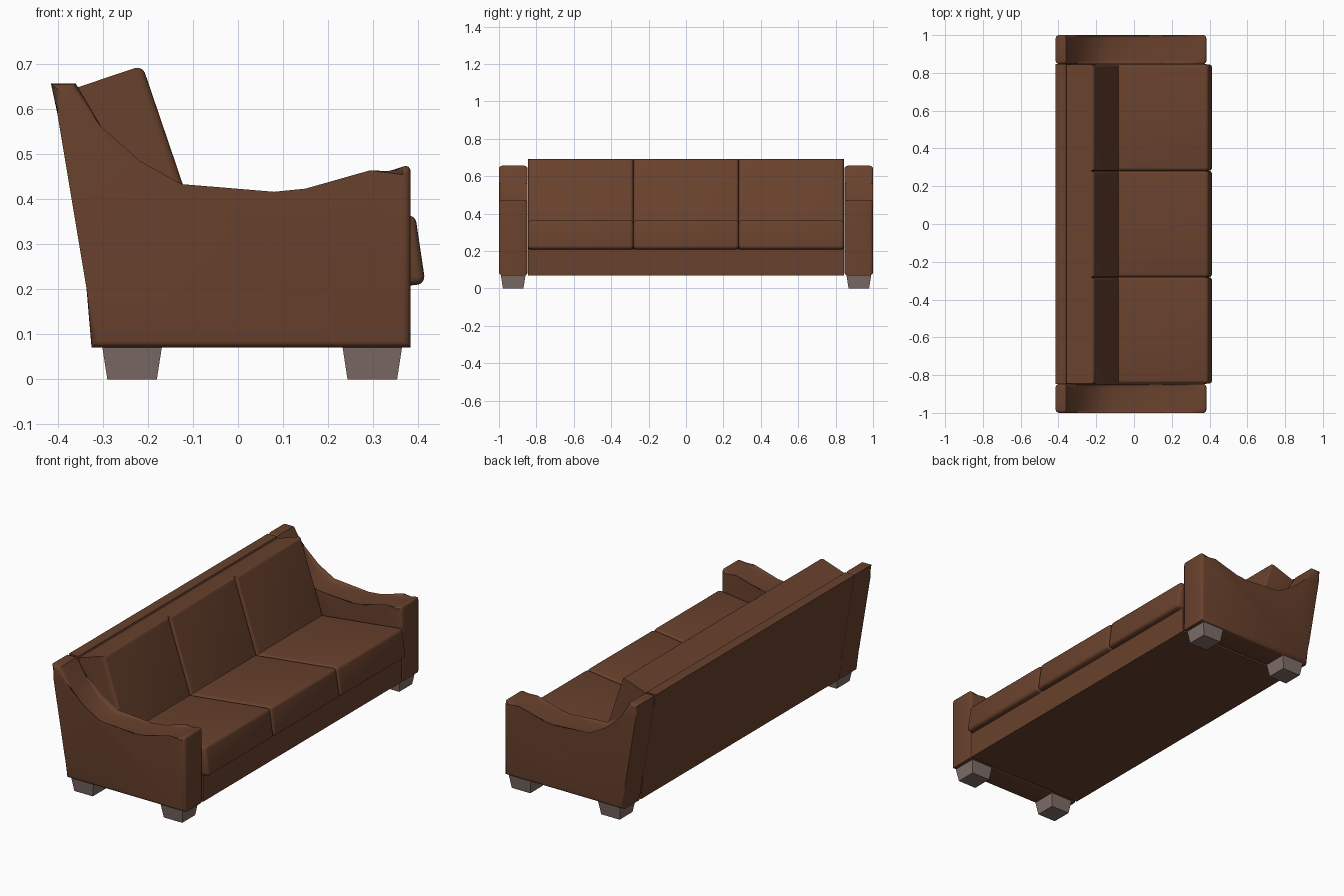
import bpy, bmesh, math

if "Cube" in bpy.data.objects:
    bpy.data.objects.remove(bpy.data.objects["Cube"])


def material(name, rgb):
    m = bpy.data.materials.new(name)
    m.diffuse_color = (*rgb, 1)
    m.use_nodes = True
    m.node_tree.nodes["Principled BSDF"].inputs["Base Color"].default_value = m.diffuse_color
    return m


LEATHER = material("brown leather", (0.140, 0.053, 0.026))
WOOD = material("grey brown wood", (0.215, 0.155, 0.143))


def finish(bm, name, mat):
    bmesh.ops.recalc_face_normals(bm, faces=bm.faces[:])
    mesh = bpy.data.meshes.new(name)
    bm.to_mesh(mesh)
    bm.free()
    mesh.materials.append(mat)
    for p in mesh.polygons:
        p.use_smooth = True
    mesh.set_sharp_from_angle(angle=math.radians(35))
    obj = bpy.data.objects.new(name, mesh)
    bpy.context.collection.objects.link(obj)
    return obj


def extrude_profile(name, profile, y0, y1, radius=0, rim=(), corners=()):
    """Extrude an (x, z) profile along y. rim: profile points whose end
    outline is rounded; corners: points whose lengthwise edge is rounded."""
    bm = bmesh.new()
    n = len(profile)
    a = [bm.verts.new((x, y0, z)) for x, z in profile]
    b = [bm.verts.new((x, y1, z)) for x, z in profile]
    bm.faces.new(a)
    bm.faces.new(b[::-1])
    for i in range(n):
        j = (i + 1) % n
        bm.faces.new((a[i], b[i], b[j], a[j]))
    soft = [bm.edges.get((a[i], b[i])) for i in corners]
    for ring in (a, b):
        soft += [bm.edges.get((ring[i], ring[(i + 1) % n])) for i in range(n)
                 if i in rim and (i + 1) % n in rim]
    if soft:
        bmesh.ops.bevel(bm, geom=soft, offset=radius, offset_type='OFFSET',
                        segments=4, profile=0.5, affect='EDGES',
                        clamp_overlap=True)
    return finish(bm, name, LEATHER)


# Swooping arms, rounded around both outlines and at the front tip
arm = [(-0.325, 0.07), (-0.336, 0.2), (-0.401, 0.59), (-0.415, 0.656),
       (-0.36, 0.656), (-0.303, 0.56), (-0.23, 0.472), (-0.13, 0.416),
       (0.08, 0.416), (0.15, 0.423), (0.297, 0.447), (0.383, 0.478),
       (0.383, 0.07)]
for side, y0, y1 in (("left", -1, -0.847), ("right", 0.847, 1)):
    extrude_profile(side + "_arm", arm, y0, y1, 0.017, range(len(arm)), (11,))

# Base and raked back frame in one piece
frame = [(-0.325, 0.07), (-0.336, 0.2), (-0.401, 0.59), (-0.415, 0.656),
         (-0.36, 0.656), (-0.2, 0.14), (0.383, 0.212), (0.383, 0.07)]
extrude_profile("base_and_back_frame", frame, -0.846, 0.846)

# Three tilted seat cushions and three back cushions
seat = [(-0.10, 0.308), (0.393, 0.366), (0.416, 0.212), (-0.10, 0.15)]
back = [(-0.358, 0.647), (-0.212, 0.696), (-0.069, 0.275), (-0.23, 0.23)]
width = 1.69 / 3
for i in range(3):
    y0 = -0.845 + i * width
    extrude_profile(f"seat_cushion_{i + 1}", seat, y0, y0 + width, 0.018,
                    range(4), (1, 2))
    extrude_profile(f"back_cushion_{i + 1}", back, y0, y0 + width, 0.018,
                    (1, 2), (1,))

# Tapered block feet
for px, end in ((-0.235, "rear"), (0.298, "front")):
    for py, side in ((-0.924, "left"), (0.924, "right")):
        bm = bmesh.new()
        bmesh.ops.create_cube(bm, size=1)
        for v in bm.verts:
            top = v.co.z > 0
            half = 0.066 if top else 0.055
            v.co = (px + math.copysign(half, v.co.x),
                    py + math.copysign(half, v.co.y), 0.071 if top else 0)
        finish(bm, f"{end}_{side}_foot", WOOD)
